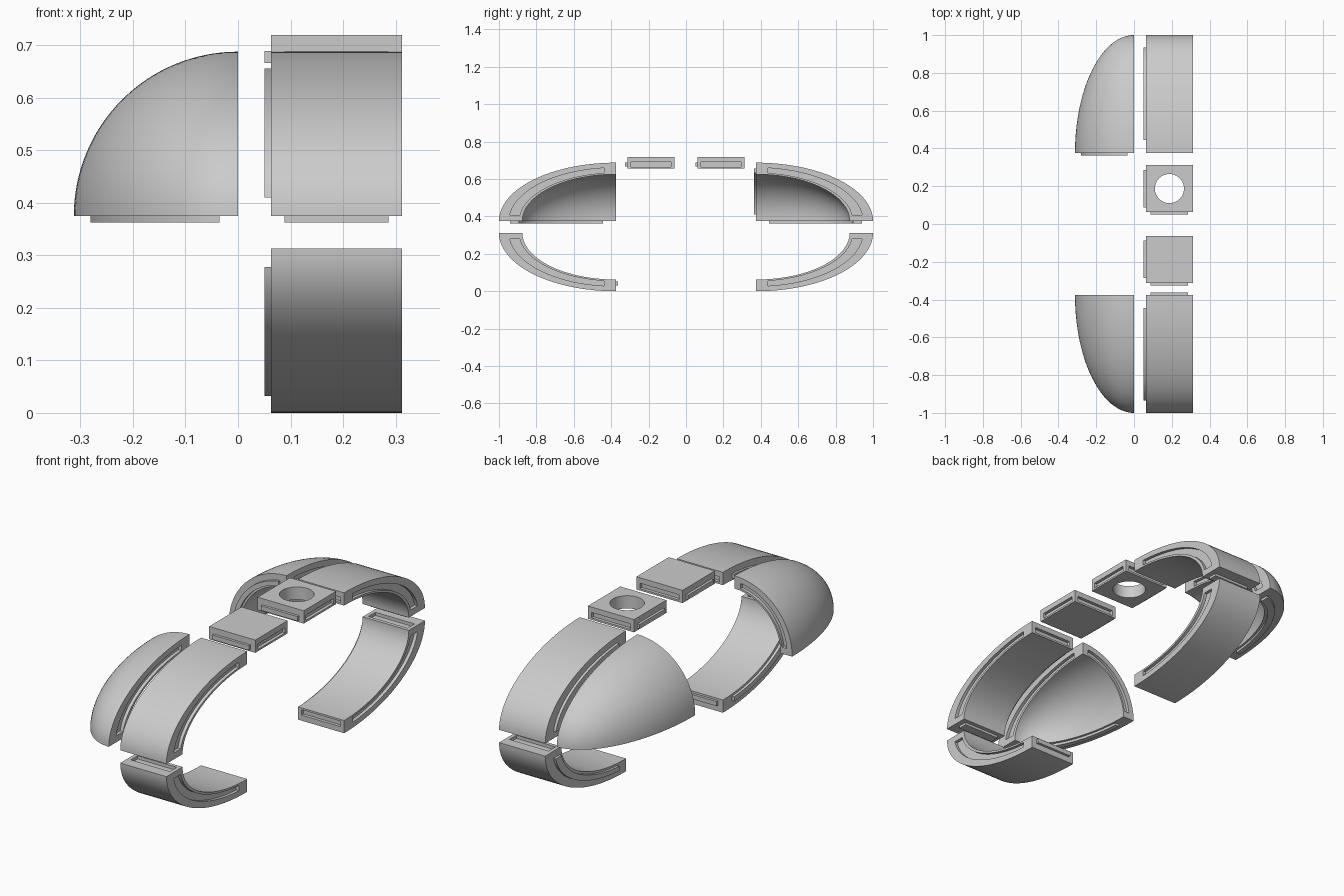
import bpy, bmesh
from math import sin, cos, pi, asin
from mathutils import Vector

if "Cube" in bpy.data.objects:
    bpy.data.objects.remove(bpy.data.objects["Cube"])

U = 0.0625             # wall thickness
RO, RI = 5 * U, 4 * U  # outer and inner radius of the curved walls
W = 0.25               # width of strips and plates
TONGUE = dict(lo=0.010, hi=0.0325, arc=0.035, end=0.026)
SLOT = dict(lo=0.009, hi=0.0355, arc=0.032, end=0.019)
N = 32


def arc(r, m=0.0):
    """Quarter arc, stopping at distance m from both axes."""
    a0 = asin(m / r)
    return [(r * cos(a0 + (pi / 2 - 2 * a0) * i / N),
             r * sin(a0 + (pi / 2 - 2 * a0) * i / N)) for i in range(N + 1)]


def band(ri, ro, m=0.0):
    return arc(ro, m) + arc(ri, m)[::-1]


def rect(p0, p1, q0, q1):
    return [(p0, q0), (p1, q0), (p1, q1), (p0, q1)]


def prism(outline, axis, t0, t1):
    """Rings of an outline extruded along an axis."""
    rings = []
    for t in (t0, t1):
        ring = []
        for p, q in outline:
            c = [p, q]
            c.insert(axis, t)
            ring.append(c)
        rings.append(ring)
    return rings


def make_object(name, solids, origin, scale):
    bm = bmesh.new()
    for rings in solids:
        vs = [[bm.verts.new([origin[k] + scale[k] * c[k] for k in range(3)])
               for c in ring] for ring in rings]
        for a, b in zip(vs, vs[1:]):
            for i in range(len(a)):
                j = (i + 1) % len(a)
                bm.faces.new((a[i], a[j], b[j], b[i]))
        bm.faces.new(vs[0])
        bm.faces.new(vs[-1])
    bmesh.ops.remove_doubles(bm, verts=bm.verts, dist=1e-5)
    bmesh.ops.recalc_face_normals(bm, faces=bm.faces)
    me = bpy.data.meshes.new(name)
    bm.to_mesh(me)
    bm.free()
    ob = bpy.data.objects.new(name, me)
    bpy.context.collection.objects.link(ob)
    return ob


def part(name, body, tongues, slots, origin, scale):
    """Body with tongues added and slots cut."""
    ob = make_object(name, [body], origin, scale)
    helpers = []
    for op, solids in (('UNION', tongues), ('DIFFERENCE', slots)):
        if solids:
            h = make_object(name + "_helper", solids, origin, scale)
            h.hide_render = True
            helpers.append(h)
            mod = ob.modifiers.new(op.lower(), 'BOOLEAN')
            mod.operation, mod.object, mod.solver = op, h, 'EXACT'
    bpy.ops.object.select_all(action='DESELECT')
    ob.select_set(True)
    bpy.context.view_layer.objects.active = ob
    for mod in list(ob.modifiers):
        bpy.ops.object.modifier_apply(modifier=mod.name)
    for h in helpers:
        bpy.data.objects.remove(h)
    bpy.ops.object.shade_smooth_by_angle(angle=pi / 6)


def joint(kind, outline, axis, face=0.0, inward=1, k=1.0):
    """A tongue or slot solid on the face at the given axis position."""
    out, inn = (0.0125, 0.005) if kind is TONGUE else (0.005, 0.0155)
    return prism(outline, axis, face - inward * out * k, face + inward * inn * k)


def arc_joint(kind, axis, face=0.0, inward=1, k=1.0):
    return joint(kind, band(RI + kind['lo'], RI + kind['hi'], kind['arc']),
                 axis, face, inward, k)


def strip_end(kind, axis, k=1.0):
    return joint(kind, rect(kind['end'], W - kind['end'],
                            RI + kind['lo'], RI + kind['hi']), axis, k=k)


def sort_joints(joints):
    return ([s for kind, s in joints if kind is TONGUE],
            [s for kind, s in joints if kind is SLOT])


# Curved strips: upper and lower, front and back
for side, sy in (("front", -1), ("back", 1)):
    for level, sz in (("upper", 1), ("lower", -1)):
        y_kind = TONGUE if (side, level) == ("front", "lower") else SLOT
        z_kind = TONGUE if level == "upper" else SLOT
        joints = [(TONGUE, arc_joint(TONGUE, 0)),
                  (SLOT, arc_joint(SLOT, 0, W, -1)),
                  (y_kind, strip_end(y_kind, 1, 0.5)),
                  (z_kind, strip_end(z_kind, 2))]
        part(f"{level}_{side}_strip", prism(band(RI, RO), 0, 0, W),
             *sort_joints(joints),
             (U, sy * 0.375, 0.375 if sz > 0 else 0.3125), (1, 2 * sy, sz))

# Domed corner shells: quarter ring swept a quarter turn
shell = [[(p * cos(pi / 2 * j / N), p * sin(pi / 2 * j / N), q)
          for p, q in band(RI, RO)] for j in range(N + 1)]
for side, sy in (("front", -1), ("back", 1)):
    y_kind = TONGUE if side == "back" else SLOT
    joints = [(SLOT, arc_joint(SLOT, 0)),
              (y_kind, arc_joint(y_kind, 1, k=0.5)),
              (TONGUE, arc_joint(TONGUE, 2))]
    part(f"{side}_corner_shell", shell, *sort_joints(joints),
         (0, sy * 0.375, 0.375), (-1, 2 * sy, 1))

# Flat top plates, the back one with a round hole
for name, y0, holed in (("solid_plate", -0.3125, False), ("holed_plate", U, True)):
    def edge(kind):
        return rect(kind['end'], W - kind['end'], kind['lo'], kind['hi'])
    joints = [(TONGUE, joint(TONGUE, edge(TONGUE), 0)),
              (TONGUE, joint(TONGUE, edge(TONGUE), 1)),
              (SLOT, joint(SLOT, edge(SLOT), 0, W, -1)),
              (SLOT, joint(SLOT, edge(SLOT), 1, W, -1))]
    if holed:
        circle = [(W / 2 + 0.077 * cos(2 * pi * i / 64),
                   W / 2 + 0.077 * sin(2 * pi * i / 64)) for i in range(64)]
        joints.append((SLOT, prism(circle, 2, -0.05, 0.12)))
    part(name, prism(rect(0, W, 0, W), 2, 0, U), *sort_joints(joints),
         (U, y0, 0.65625), (1, 1, 1))
